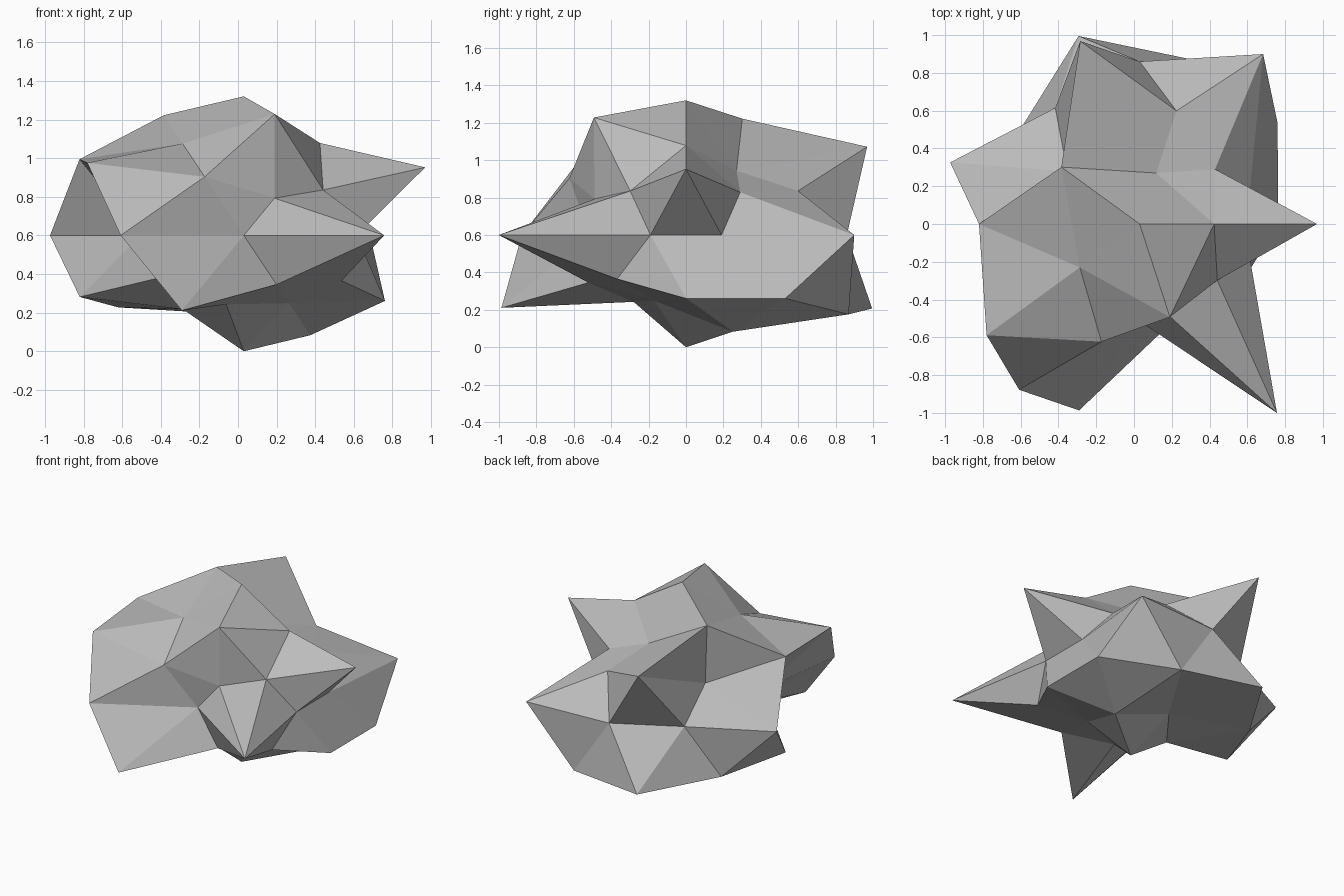
import bpy
import bmesh
import math

if "Cube" in bpy.data.objects:
    bpy.data.objects.remove(bpy.data.objects["Cube"])

CENTRE = (0.03, 0.0, 0.6)
SQUASH = 0.75

# Radius multipliers per ring of the sphere: unit height, first azimuth, step, radii
RINGS = [
    (-1.0, 0, 360, [0.80]),
    (-0.851, 36, 72, [0.81, 0.58, 0.60, 0.56, 0.55]),
    (-0.526, 0, 72, [0.86, 1.075, 0.945, 0.50, 0.645]),
    (-0.447, 36, 72, [1.01, 1.17, 0.95, 1.16, 0.70]),
    (0.0, 18, 36, [0.615, 1.112, 0.86, 0.76, 1.055,
                   0.56, 1.085, 0.515, 1.237, 0.615]),
    (0.447, 0, 72, [1.05, 0.704, 0.53, 1.12, 0.575]),
    (0.526, 36, 72, [0.58, 1.197, 1.0, 0.77, 0.597]),
    (0.851, 0, 72, [0.75, 0.54, 0.975, 0.745, 0.985]),
    (1.0, 0, 360, [0.96]),
]


def radius_for(co):
    """Radius of the rock in the direction of a unit sphere vertex."""
    _, start, step, radii = min(RINGS, key=lambda ring: abs(ring[0] - co.z))
    azimuth = math.degrees(math.atan2(co.y, co.x))
    return radii[round((azimuth - start) / step) % len(radii)]


# Jagged rock: a coarse icosphere pushed in and out along its radii, then flattened
bm = bmesh.new()
bmesh.ops.create_icosphere(bm, subdivisions=2, radius=1.0)
for v in bm.verts:
    r = radius_for(v.co)
    v.co = (CENTRE[0] + v.co.x * r,
            CENTRE[1] + v.co.y * r,
            CENTRE[2] + v.co.z * r * SQUASH)
lowest = min(v.co.z for v in bm.verts)
for v in bm.verts:
    v.co.z -= lowest
for f in bm.faces:
    f.smooth = False
mesh = bpy.data.meshes.new("rock")
bm.to_mesh(mesh)
bm.free()

# Stone colour
grey = bpy.data.materials.new("stone_grey")
grey.diffuse_color = (0.5, 0.5, 0.5, 1.0)
grey.use_nodes = True
grey.node_tree.nodes["Principled BSDF"].inputs["Base Color"].default_value = grey.diffuse_color
mesh.materials.append(grey)

rock = bpy.data.objects.new("rock", mesh)
bpy.context.collection.objects.link(rock)
